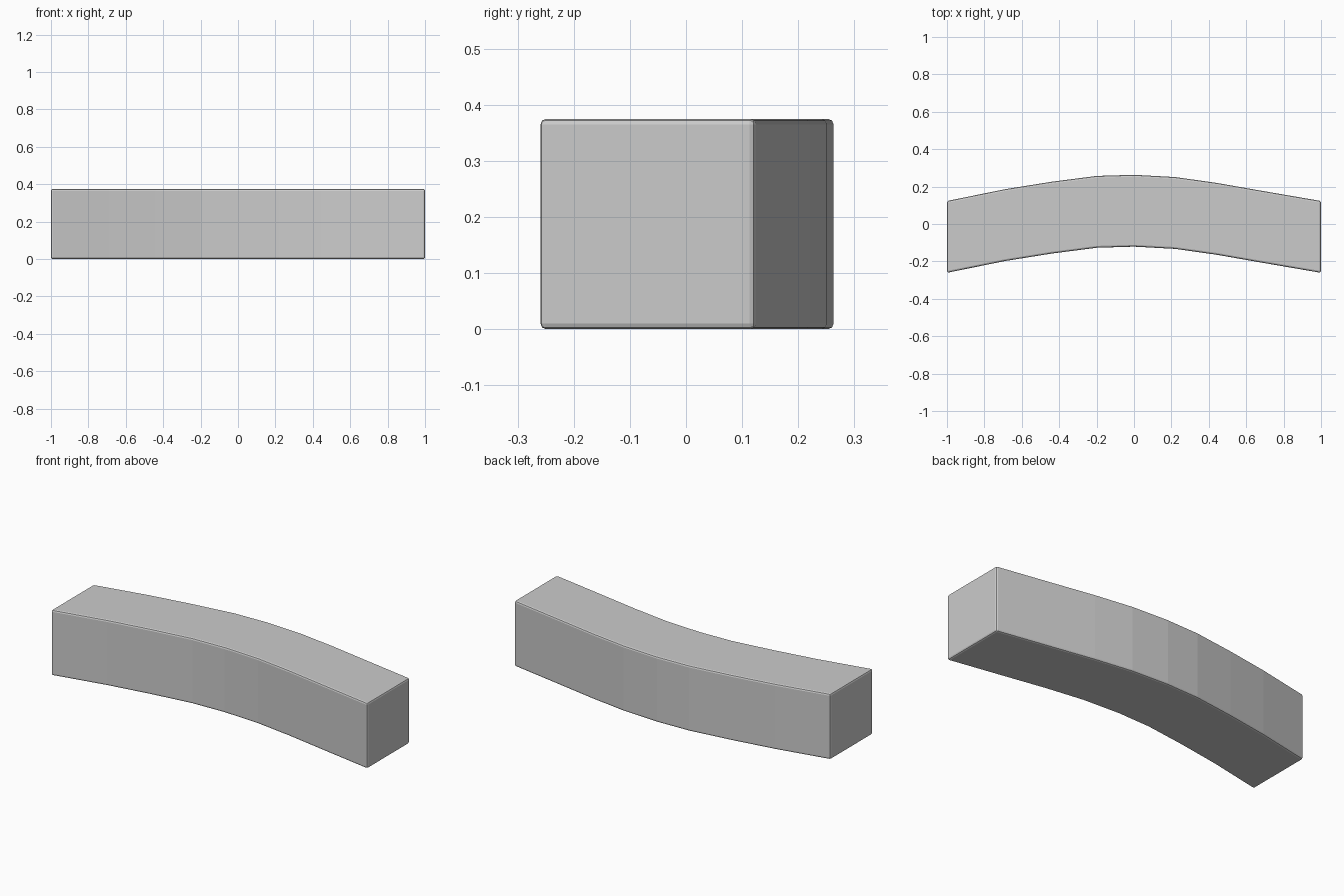
import bpy, bmesh

if "Cube" in bpy.data.objects:
    bpy.data.objects.remove(bpy.data.objects["Cube"])

# Centre line of the bent beam, seen from above
PATH = [(-1.0, -0.069), (-0.69, -0.006), (-0.44, 0.034), (-0.2, 0.065), (0.0, 0.071),
        (0.22, 0.059), (0.44, 0.028), (0.68, -0.014), (1.0, -0.069)]
HALF_WIDTH, HEIGHT = 0.192, 0.375

# Outline extruded upwards
bm = bmesh.new()
front = [bm.verts.new((x, y - HALF_WIDTH, 0)) for x, y in PATH]
back = [bm.verts.new((x, y + HALF_WIDTH, 0)) for x, y in PATH]
bottom = [bm.faces.new((front[i], front[i + 1], back[i + 1], back[i]))
          for i in range(len(PATH) - 1)]
ext = bmesh.ops.extrude_face_region(bm, geom=bottom, use_keep_orig=True)
bmesh.ops.translate(bm, vec=(0, 0, HEIGHT),
                    verts=[g for g in ext["geom"] if isinstance(g, bmesh.types.BMVert)])
bmesh.ops.recalc_face_normals(bm, faces=bm.faces)

mesh = bpy.data.meshes.new("curved_beam")
bm.to_mesh(mesh)
bm.free()
beam = bpy.data.objects.new("curved_beam", mesh)
bpy.context.collection.objects.link(beam)

# Slightly softened outer edges
bevel = beam.modifiers.new("soft_edges", 'BEVEL')
bevel.width = 0.01
bevel.segments = 2
bevel.limit_method = 'ANGLE'
bevel.angle_limit = 0.6
